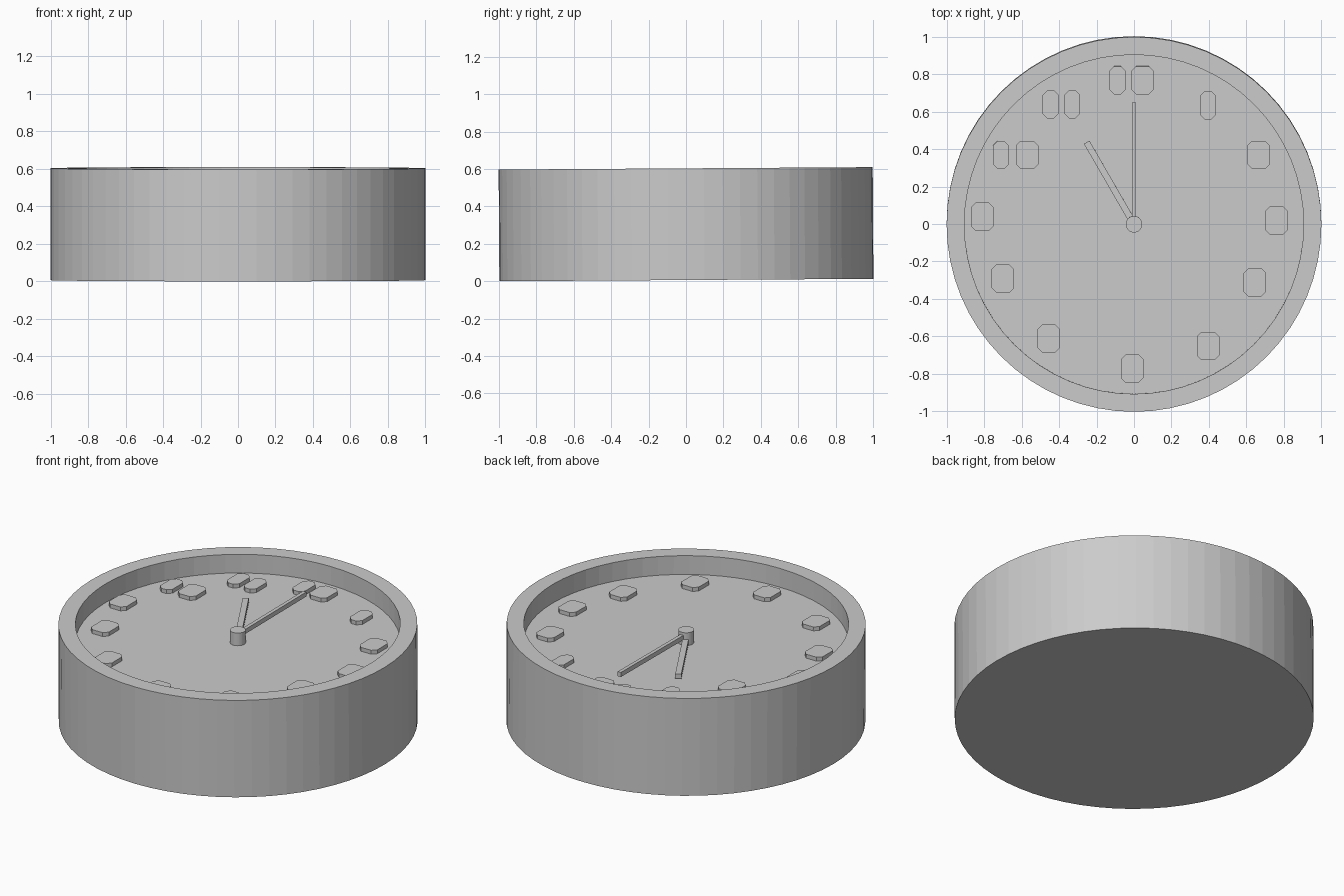
import bpy, bmesh, math
from mathutils import Matrix, Vector

if "Cube" in bpy.data.objects:
    bpy.data.objects.remove(bpy.data.objects["Cube"])

# The whole clock leans very slightly, its back edge a touch higher
LEAN = 0.0065
TILT = Matrix.Translation((0, 0.002, LEAN)) @ Matrix.Rotation(LEAN, 4, 'X')
SIDES = 64
DIAL_Z = 0.482


def finish(name, bm):
    bmesh.ops.recalc_face_normals(bm, faces=bm.faces)
    mesh = bpy.data.meshes.new(name)
    bm.to_mesh(mesh)
    bm.free()
    obj = bpy.data.objects.new(name, mesh)
    bpy.context.collection.objects.link(obj)
    obj.matrix_world = TILT
    return obj


def lathe(name, profile, sides):
    bm = bmesh.new()
    rings = []
    for r, z in profile:
        rings.append([bm.verts.new((r * math.cos(2 * math.pi * i / sides),
                                    r * math.sin(2 * math.pi * i / sides), z))
                      for i in range(sides)])
    for a, b in zip(rings, rings[1:]):
        for i in range(sides):
            j = (i + 1) % sides
            bm.faces.new((a[i], a[j], b[j], b[i]))
    bm.faces.new(rings[0])
    bm.faces.new(rings[-1])
    return finish(name, bm)


def prism(name, points, z0, z1):
    bm = bmesh.new()
    face = bm.faces.new([bm.verts.new((x, y, z0)) for x, y in points])
    ext = bmesh.ops.extrude_face_region(bm, geom=[face], use_keep_orig=True)
    top = [v for v in ext['geom'] if isinstance(v, bmesh.types.BMVert)]
    bmesh.ops.translate(bm, verts=top, vec=(0, 0, z1 - z0))
    return finish(name, bm)


def hand(name, length, width, angle, z0, z1):
    turn = Matrix.Rotation(angle, 2)
    w = width / 2
    corners = [turn @ Vector(p) for p in ((-w, 0), (w, 0), (w, length), (-w, length))]
    return prism(name, corners, z0, z1)


def marker(name, x, y, w, h):
    # Plain chamfered block in place of a raised numeral
    a, b, c = w / 2, h / 2, 0.025
    corner = [(a, b - c), (a - c, b)]
    pts = corner + [(-u, v) for u, v in reversed(corner)]
    pts += [(-u, -v) for u, v in pts]
    return prism(name, [(x + u, y + v) for u, v in pts], DIAL_Z - 0.005, DIAL_Z + 0.024)


# Drum-shaped case with raised rim and recessed dial
lathe("clock_case", [(1, 0), (1, 0.597), (0.905, 0.597), (0.905, DIAL_Z)], SIDES)

# Hub and hands
lathe("hub", [(0.044, DIAL_Z - 0.005), (0.044, 0.56)], 32)
hand("minute_hand", 0.65, 0.022, 0, 0.515, 0.543)
hand("hour_hand", 0.505, 0.034, math.radians(30), 0.49, 0.518)

# Hour markers (the last three hours have a pair of blocks each)
SINGLE = [(0.395, 0.635), (0.665, 0.37), (0.76, 0.02), (0.645, -0.31),
          (0.395, -0.65), (-0.01, -0.77), (-0.455, -0.61), (-0.70, -0.29), (-0.81, 0.04)]
PAIRS = [(-0.71, -0.57, 0.37), (-0.445, -0.33, 0.64), (-0.088, 0.045, 0.768)]
for n, (x, y) in enumerate(SINGLE, 1):
    marker(f"hour_marker_{n}", x, y, 0.085 if n == 1 else 0.12, 0.15)
for n, (xl, xr, y) in enumerate(PAIRS, 10):
    marker(f"hour_marker_{n}_left", xl, y, 0.085, 0.15)
    marker(f"hour_marker_{n}_right", xr, y, 0.085 if n == 11 else 0.12, 0.15)
